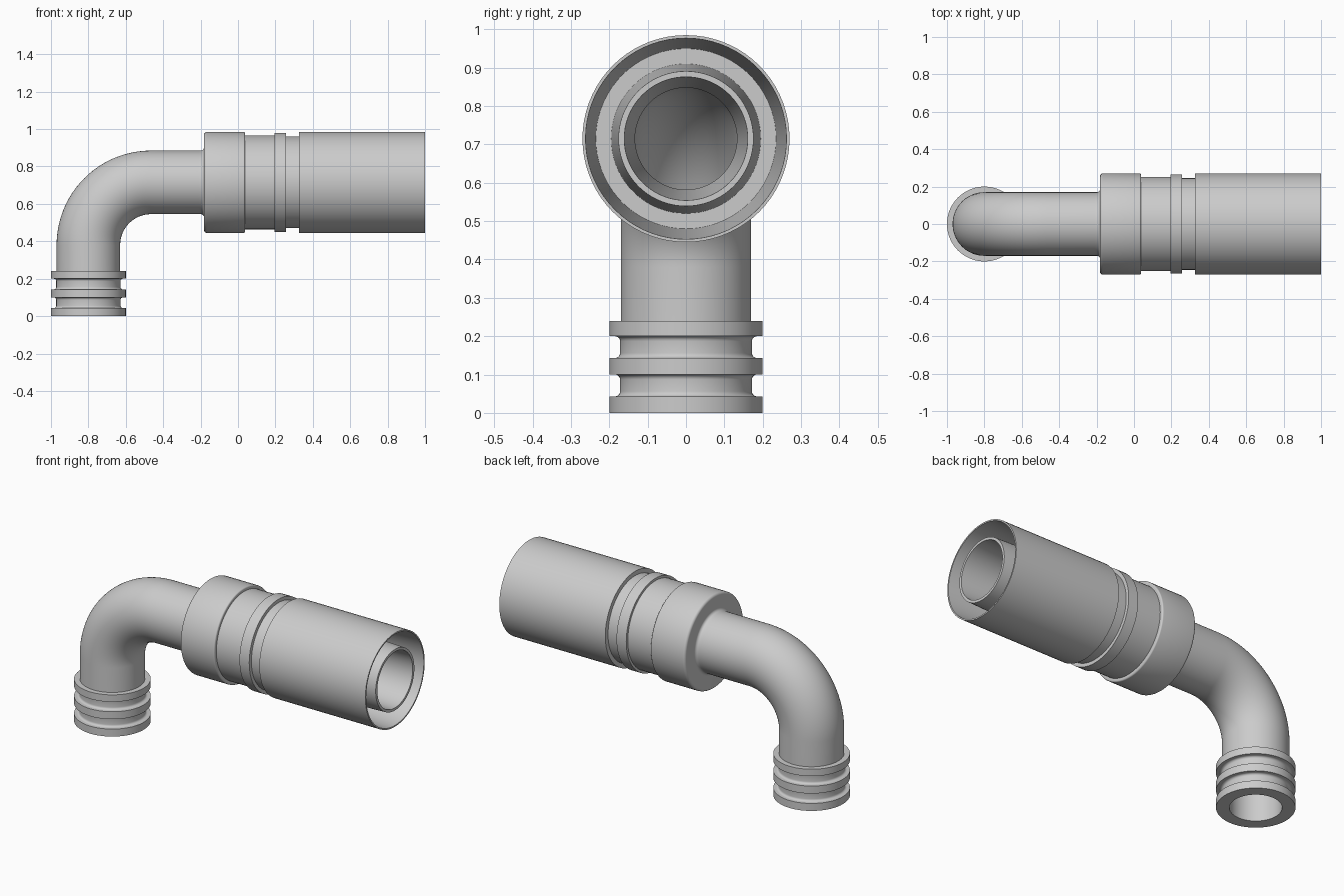
import bpy, bmesh
from math import pi, sin, cos
from mathutils import Vector

if "Cube" in bpy.data.objects:
    bpy.data.objects.remove(bpy.data.objects["Cube"])

SEG = 72                      # sides around every round section
AXIS_X, AXIS_Z = -0.8, 0.715  # vertical and horizontal pipe axes
BEND = 0.335                  # elbow centreline radius
PIPE, BORE = 0.17, 0.133
Y = Vector((0, 1, 0))


def ring(centre, axis, r):
    u = Y.cross(axis)
    return [centre + r * (u * cos(2 * pi * j / SEG) + Y * sin(2 * pi * j / SEG))
            for j in range(SEG)]


def skin(name, strips):
    """Bridge consecutive rings of each strip into one smooth-shaded object."""
    bm = bmesh.new()
    for rings in strips:
        vs = [[bm.verts.new(p) for p in rg] for rg in rings]
        for a, b in zip(vs, vs[1:]):
            for j in range(SEG):
                k = (j + 1) % SEG
                bm.faces.new((a[j], a[k], b[k], b[j]))
    me = bpy.data.meshes.new(name)
    bm.to_mesh(me)
    bm.free()
    ob = bpy.data.objects.new(name, me)
    bpy.context.collection.objects.link(ob)
    bpy.ops.object.select_all(action='DESELECT')
    ob.select_set(True)
    bpy.context.view_layer.objects.active = ob
    bpy.ops.object.shade_smooth_by_angle()
    return ob


def rounded(profile):
    """Profile of (along, radius[, fillet]); right-angle corners get an arc."""
    pts = [Vector(p[:2]) for p in profile]
    out = []
    for i, p in enumerate(profile):
        if len(p) < 3:
            out.append(pts[i])
            continue
        u = (pts[i - 1] - pts[i]).normalized()
        v = (pts[i + 1] - pts[i]).normalized()
        for k in range(6):
            a = k * pi / 10
            out.append(pts[i] + p[2] * (u * (1 - sin(a)) + v * (1 - cos(a))))
    return out


# Barbed base: three ribs with filleted grooves, open through the bore
base = [(0.24, BORE), (0, BORE), (0, 0.2)]
for rib_top, rib_next in ((0.043, 0.1), (0.143, 0.2)):
    base += [(rib_top, 0.2), (rib_top, 0.172, 0.013),
             (rib_next, 0.172, 0.013), (rib_next, 0.2)]
base += [(0.24, 0.2), (0.24, PIPE)]
up = Vector((0, 0, 1))
skin("ribbed_base", [[ring(Vector((AXIS_X, 0, s)), up, r) for s, r in rounded(base)]])

# Elbow pipe: straight, quarter bend, straight, with outer wall and bore
START_X = -0.21
path = [(Vector((AXIS_X, 0, 0.24)), up)]
for k in range(33):
    a = k * pi / 64
    path.append((Vector((AXIS_X + BEND * (1 - cos(a)), 0, AXIS_Z - BEND * (1 - sin(a)))),
                 Vector((sin(a), 0, cos(a)))))
path.append((Vector((START_X, 0, AXIS_Z)), Vector((1, 0, 0))))
skin("elbow_pipe", [[ring(c, t, PIPE) for c, t in path],
                    [ring(c, t, BORE) for c, t in reversed(path)]])

# Coupling: collar, neck, ring, sleeve, then the tapered socket and inner tube
coupling = [
    (START_X, PIPE), (-0.182, PIPE, 0.016),
    (-0.182, 0.27, 0.015), (0.038, 0.27, 0.008), (0.038, 0.251),
    (0.195, 0.251), (0.195, 0.265), (0.257, 0.265), (0.257, 0.245),
    (0.325, 0.245), (0.325, 0.27), (1.0, 0.27),
    (1.0, 0.262), (0.37, 0.235),
    (0.37, 0.195), (1.0, 0.176),
    (1.0, 0.161), (0.4, BORE), (START_X, BORE)]
right = Vector((1, 0, 0))
skin("coupling", [[ring(Vector((s, 0, AXIS_Z)), right, r) for s, r in rounded(coupling)]])
